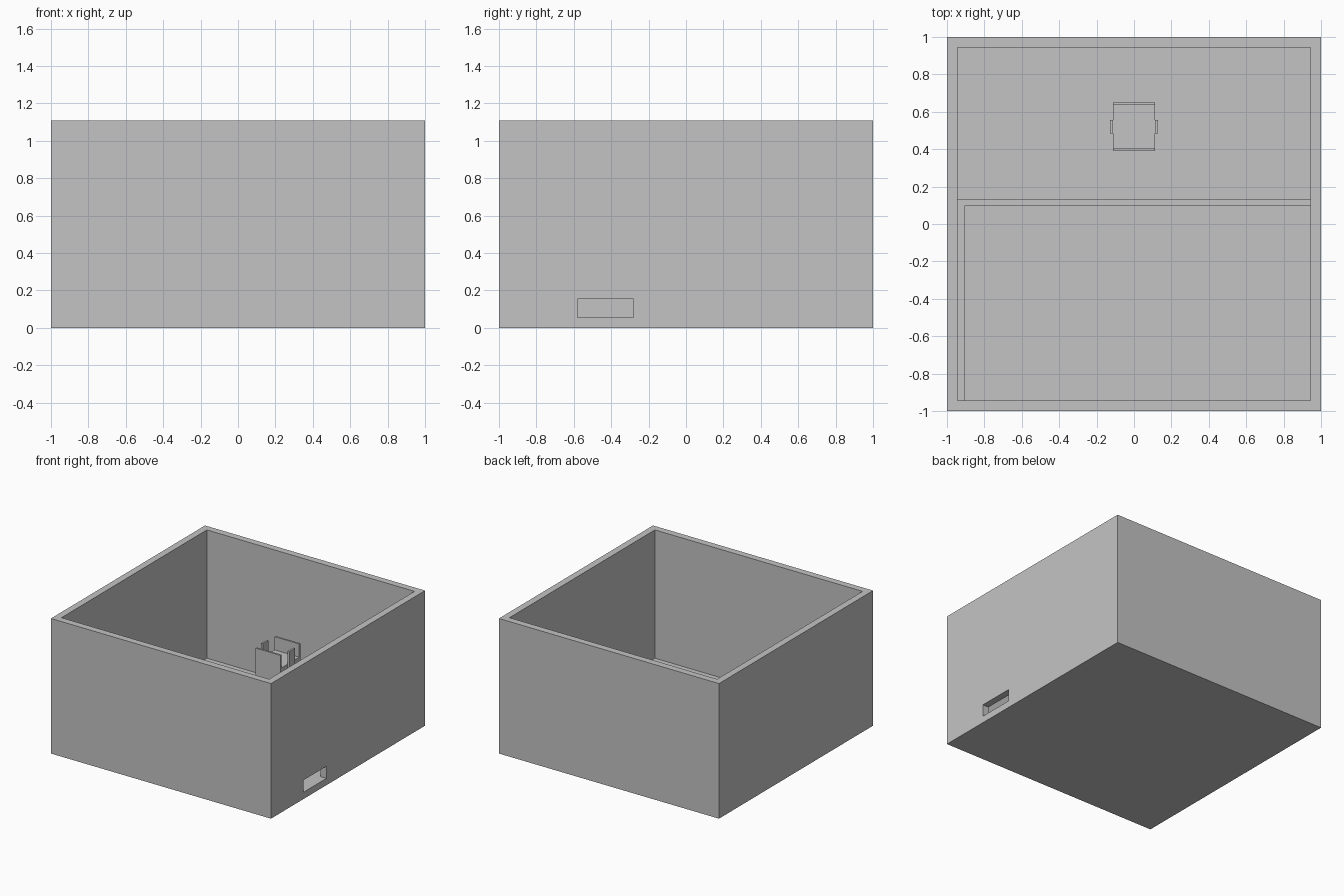
import bpy
import bmesh
from mathutils import Vector

old = bpy.data.objects.get("Cube")
if old:
    bpy.data.objects.remove(old, do_unlink=True)

grey = bpy.data.materials.new("light grey")
grey.use_nodes = True
grey.diffuse_color = (0.55, 0.55, 0.55, 1)
grey.node_tree.nodes["Principled BSDF"].inputs["Base Color"].default_value = grey.diffuse_color

HEIGHT, WALL, FLOOR = 1.11, 0.056, 0.056
INNER = 1 - WALL


def add_object(name, bm):
    mesh = bpy.data.meshes.new(name)
    bm.to_mesh(mesh)
    bm.free()
    mesh.materials.append(grey)
    obj = bpy.data.objects.new(name, mesh)
    bpy.context.collection.objects.link(obj)
    return obj


def box(name, low, high):
    low, high = Vector(low), Vector(high)
    bm = bmesh.new()
    bmesh.ops.create_cube(bm, size=1)
    for v in bm.verts:
        v.co = (low + high) / 2 + v.co * (high - low)
    return add_object(name, bm)


def prism(name, outline, bottom, top):
    bm = bmesh.new()
    face = bm.faces.new([bm.verts.new((x, y, bottom)) for x, y in outline])
    up = bmesh.ops.extrude_face_region(bm, geom=[face], use_keep_orig=True)["geom"]
    for v in up:
        if isinstance(v, bmesh.types.BMVert):
            v.co.z = top
    bmesh.ops.recalc_face_normals(bm, faces=bm.faces)
    return add_object(name, bm)


# Open case with a port cut through its left wall
case = box("case", (-1, -1, 0), (1, 1, HEIGHT))
hollow = box("hollow_cutter", (-INNER, -INNER, FLOOR), (INNER, INNER, HEIGHT + 0.2))
port = box("port_cutter", (0.9, -0.58, FLOOR), (1.1, -0.28, 0.155))
for cutter in (hollow, port):
    cut = case.modifiers.new(cutter.name, 'BOOLEAN')
    cut.operation, cut.solver, cut.object = 'DIFFERENCE', 'EXACT', cutter
    cutter.hide_render = True
    cutter.hide_viewport = True
    cutter.display_type = 'WIRE'

# Low L-shaped fence around the front compartment
prism("compartment_fence",
      [(-INNER, -INNER), (-0.907, -INNER), (-0.907, 0.097),
       (INNER, 0.097), (INNER, 0.132), (-INNER, 0.132)], FLOOR, 0.2)

# Pillar with raised end plates and side tabs
MID, TOP = 0.52, 0.573
box("pillar", (-0.112, MID - 0.115, FLOOR), (0.112, MID + 0.115, 0.465))
for side, end, tab in ((-1, "front_plate", "right_tab"), (1, "back_plate", "left_tab")):
    ys = sorted((MID + side * 0.115, MID + side * 0.13))
    box(end, (-0.112, ys[0], FLOOR), (0.112, ys[1], TOP))
    xs = sorted((side * 0.112, side * 0.128))
    box(tab, (xs[0], MID - 0.036, FLOOR), (xs[1], MID + 0.036, TOP))
